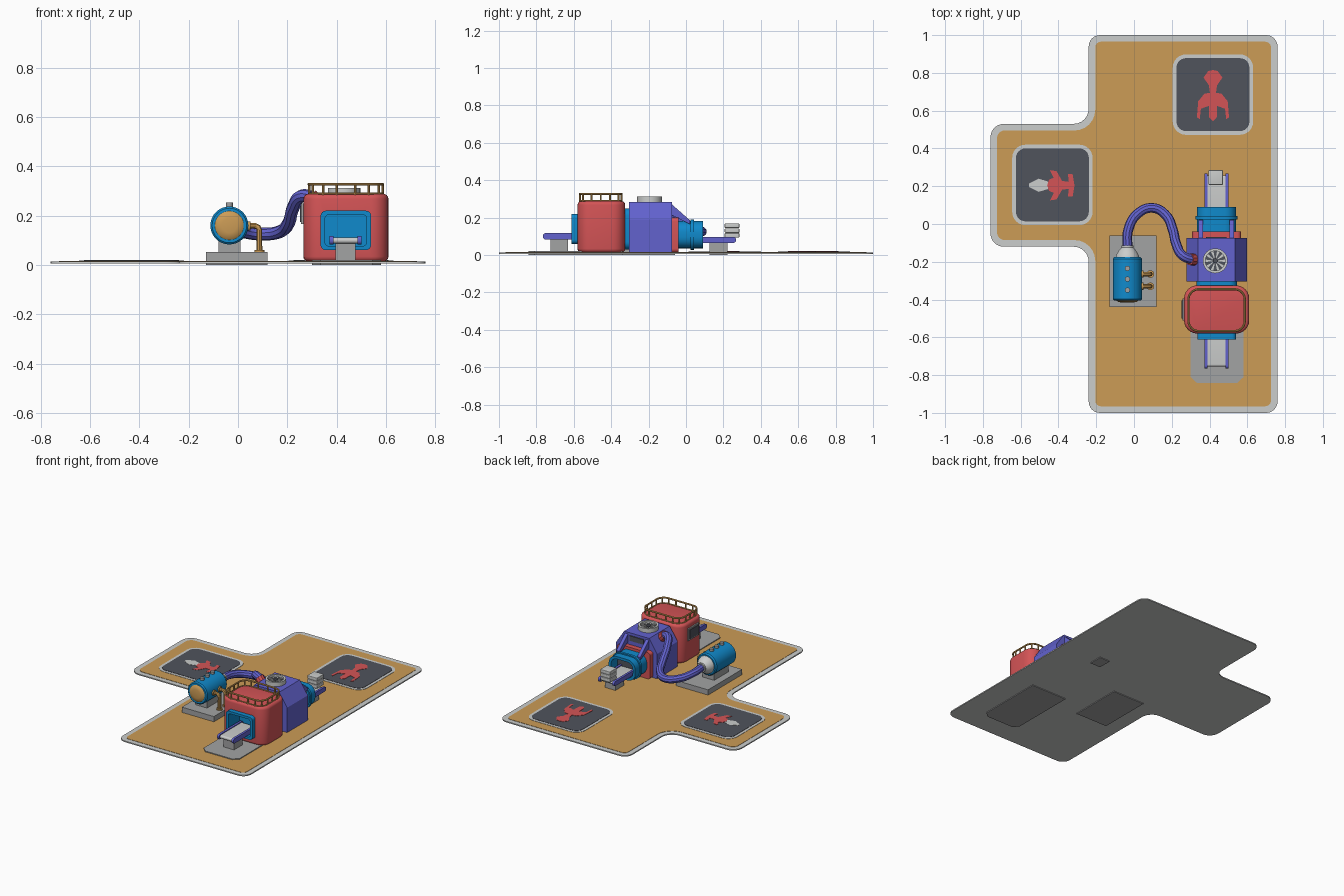
import bpy, bmesh, math
from mathutils import Vector

if "Cube" in bpy.data.objects:
    bpy.data.objects.remove(bpy.data.objects["Cube"])


def mat(name, *rgb):
    m = bpy.data.materials.new(name)
    m.diffuse_color = [((c / 255 + .055) / 1.055) ** 2.4 for c in rgb] + [1]
    m.use_nodes = True
    m.node_tree.nodes["Principled BSDF"].inputs["Base Color"].default_value = m.diffuse_color
    return m


TAN = mat("tan", 204, 156, 86)
PALE = mat("pale_grey", 203, 205, 204)
GREY = mat("mid_grey", 162, 163, 164)
RED = mat("red", 212, 84, 86)
INDIGO = mat("indigo", 98, 98, 206)
BLUE = mat("blue", 16, 138, 204)
DARK = mat("dark_grey", 80, 83, 92)


def place(u, v, w, axis):
    return {'z': (u, v, w), 'y': (u, w, v), 'x': (w, u, v)}[axis]


def finish(name, bm, m):
    bmesh.ops.recalc_face_normals(bm, faces=bm.faces)
    me = bpy.data.meshes.new(name)
    bm.to_mesh(me)
    bm.free()
    me.materials.append(m)
    o = bpy.data.objects.new(name, me)
    bpy.context.collection.objects.link(o)
    return o


def apply_mod(o, kind, **props):
    md = o.modifiers.new(kind, kind)
    for k, val in props.items():
        setattr(md, k, val)
    bpy.context.view_layer.objects.active = o
    bpy.ops.object.modifier_apply(modifier=md.name)


def rounded(pts, radii, steps=6):
    """Round every right-angled corner of a polygon, inward or outward."""
    out, n = [], len(pts)
    for i, p in enumerate(pts):
        r = radii[i] if isinstance(radii, list) else radii
        p = Vector(p)
        u = (Vector(pts[i - 1]) - p).normalized()
        v = (Vector(pts[(i + 1) % n]) - p).normalized()
        for k in range(steps + 1):
            t = k / steps * math.pi / 2
            out.append(p + (u * (1 - math.sin(t)) + v * (1 - math.cos(t))) * r)
    return out


def rect(x0, x1, y0, y1, r=0.0, steps=6):
    pts = [(x0, y0), (x1, y0), (x1, y1), (x0, y1)]
    return rounded(pts, r, steps) if r else pts


def prism(name, pts, a, b, m, axis='z', bevel=0):
    bm = bmesh.new()
    lo, hi = [[bm.verts.new(place(p[0], p[1], w, axis)) for p in pts] for w in (a, b)]
    bm.faces.new(lo)
    bm.faces.new(hi)
    for i in range(len(pts)):
        bm.faces.new((lo[i - 1], lo[i], hi[i], hi[i - 1]))
    o = finish(name, bm, m)
    if bevel:
        apply_mod(o, 'BEVEL', width=bevel, segments=4, limit_method='ANGLE', angle_limit=math.radians(50))
    return o


def box(name, x0, x1, y0, y1, z0, z1, m, bevel=0):
    return prism(name, rect(x0, x1, y0, y1), z0, z1, m, 'z', bevel)


def ring(name, outer, inner, a, b, m, axis='y'):
    bm = bmesh.new()
    loops = [[bm.verts.new(place(p[0], p[1], w, axis)) for p in pts]
             for pts, w in ((outer, a), (outer, b), (inner, b), (inner, a))]
    for j in range(4):
        for i in range(len(outer)):
            bm.faces.new((loops[j - 1][i - 1], loops[j - 1][i], loops[j][i], loops[j][i - 1]))
    return finish(name, bm, m)


def circle(u, v, r, n=32):
    return [(u + r * math.cos(2 * math.pi * i / n), v + r * math.sin(2 * math.pi * i / n)) for i in range(n)]


def lathe_y(name, profile, x, z, m):
    """Stack of circles (radius, y) along y."""
    bm = bmesh.new()
    loops = [[bm.verts.new((p[0], y, p[1])) for p in circle(x, z, r)] for r, y in profile]
    bm.faces.new(loops[0])
    bm.faces.new(loops[-1])
    for A, B in zip(loops, loops[1:]):
        for i in range(32):
            bm.faces.new((A[i - 1], A[i], B[i], B[i - 1]))
    return finish(name, bm, m)


def tube(name, pts, r, m, smooth=False, cyclic=False):
    cu = bpy.data.curves.new(name, 'CURVE')
    cu.dimensions, cu.bevel_depth, cu.bevel_resolution = '3D', r, 3
    cu.use_fill_caps, cu.resolution_u = True, 8
    s = cu.splines.new('BEZIER' if smooth else 'POLY')
    P = s.bezier_points if smooth else s.points
    P.add(len(pts) - 1)
    for q, c in zip(P, pts):
        if smooth:
            q.co, q.handle_left_type, q.handle_right_type = c, 'AUTO', 'AUTO'
        else:
            q.co = (*c, 1)
    s.use_cyclic_u = cyclic
    cu.materials.append(m)
    o = bpy.data.objects.new(name, cu)
    bpy.context.collection.objects.link(o)
    bpy.ops.object.select_all(action='DESELECT')
    o.select_set(True)
    bpy.context.view_layer.objects.active = o
    bpy.ops.object.convert(target='MESH')


# Ground slab with a side wing
def slab(d):
    return [(-.24 + d, -1 + d), (.76 - d, -1 + d), (.76 - d, 1 - d), (-.24 + d, 1 - d),
            (-.24 + d, .53 - d), (-.76 + d, .53 - d), (-.76 + d, -.12 + d), (-.24 + d, -.12 + d)]


prism("slab_border", rounded(slab(0), [.06, .06, .06, .06, .08, .07, .07, .08]), .005, .013, PALE)
prism("slab_floor", rounded(slab(.035), [.03, .03, .03, .03, .11, .04, .04, .11]), .011, .015, TAN)

# Two marked pads
for i, (x, y) in enumerate([(.418, .685), (-.432, .207)]):
    prism(f"pad_border_{i}", rect(x - .213, x + .213, y - .213, y + .213, .07), .012, .017, PALE)
    prism(f"pad_{i}", rect(x - .193, x + .193, y - .193, y + .193, .05), .013, .019, DARK)
half = [(0, .815), (.025, .81), (.05, .775), (.022, .735), (.016, .695), (.045, .69), (.078, .65),
        (.085, .565), (.07, .555), (.064, .61), (.022, .625), (.02, .565), (0, .545)]
prism("pad_marking_back", [(.418 + a, b) for a, b in half] + [(.418 - a, b) for a, b in half[-2:0:-1]],
      .018, .021, RED)
half = [(-.46, 0), (-.45, .03), (-.425, .04), (-.445, .08), (-.41, .075), (-.38, .022), (-.345, .02),
        (-.35, .06), (-.325, .06), (-.315, 0)]
prism("pad_marking_side", [(a, .205 + b) for a, b in half] + [(a, .205 - b) for a, b in half[-2:0:-1]],
      .018, .021, RED)
prism("pad_marking_tail", [(-.455 if a > 0 else a * .05 - .505, b) for a, b in
                           [(1, .185), (1, .225), (0, .24), (-1, .215), (-1, .195), (0, .17)]], .018, .0205, PALE)

# Tank on its plinth
box("tank_plinth", -.13, .12, -.44, -.06, 0, .052, GREY)
TX, TZ = -.035, .16
box("tank_saddle", -.08, .01, -.36, -.2, .05, .12, GREY)
lathe_y("tank_body", [(.07, -.405), (.077, -.398), (.077, -.185), (.07, -.175)], TX, TZ, BLUE)
lathe_y("tank_front_cap", [(.03, -.416), (.05, -.412), (.062, -.402), (.062, -.39)], TX, TZ, TAN)
lathe_y("tank_neck", [(.062, -.18), (.06, -.165), (.045, -.14), (.032, -.125), (.032, -.115)], TX, TZ, PALE)
for i, y in enumerate((-.235, -.292, -.35)):
    prism(f"tank_valve_{i}", circle(TX, y, .014, 12), .22, .253, GREY)
for i, y in enumerate((-.265, -.33)):
    tube(f"drain_pipe_{i}", [(.03, y, .158), (.07, y, .158), (.082, y, .153), (.087, y, .14), (.087, y, .04)],
         .012, TAN)
    prism(f"drain_collar_{i}", circle(y, .158, .019, 16), .035, .05, TAN, 'x')
    prism(f"drain_foot_{i}", circle(.087, y, .02, 16), .05, .06, TAN)

# Hose from tank to machine
tube("hose", [(-.035, -.13, .16), (-.03, -.03, .152), (.02, .055, .135), (.1, .085, .125), (.17, .045, .135),
              (.205, -.03, .17), (.225, -.11, .235), (.26, -.17, .28), (.315, -.19, .27)], .026, INDIGO, True)
tube("hose_collar", [(.295, -.187, .28), (.33, -.19, .245)], .031, RED)

# Central housing with sloped shoulders
prism("housing", [(.278, .014), (.597, .014), (.597, .19), (.535, .283), (.34, .283), (.278, .19)],
      -.305, -.075, INDIGO, 'y')
box("housing_vent", .38, .49, -.08, -.068, .23, .265, DARK)
ring("fan_rim", circle(.43, -.195, .066), circle(.43, -.195, .052), .275, .312, PALE, 'z')
prism("fan_disc", circle(.43, -.195, .055), .28, .295, DARK)
for i in range(10):
    t = i * math.pi / 5
    c, s = math.cos(t), math.sin(t)
    prism(f"fan_blade_{i}", [(.43 + c * u - s * v, -.195 + s * u + c * v) for u, v in
                             [(.014, -.002), (.055, -.007), (.055, .007), (.014, .002)]], .29, .301, PALE)
prism("fan_hub", circle(.43, -.195, .013, 16), .29, .306, DARK)

# Red front cabin with a cut doorway
prism("link_collar", rect(.33, .545, .03, .25, .04), -.34, -.295, BLUE, 'y')
cabin = prism("cabin", rect(.265, .61, -.58, -.325, .07), .014, .288, RED, 'z', .02)
cutter = prism("door_cutter", rect(.345, .53, .07, .21, .02), -.7, -.48, BLUE, 'y')
cutter.hide_render = True
apply_mod(cabin, 'BOOLEAN', object=cutter, operation='DIFFERENCE', solver='EXACT')
bpy.data.objects.remove(cutter)
ring("door_frame", rect(.335, .54, .06, .22, .022), rect(.353, .522, .077, .203, .015), -.612, -.575, BLUE)
ring("door_lining", rect(.345, .53, .07, .21, .02), rect(.353, .522, .077, .203, .015), -.58, -.482, BLUE)
prism("door_back", rect(.346, .529, .071, .209, .02), -.49, -.481, BLUE, 'y')
box("side_panel_frame", .256, .27, -.51, -.395, .165, .25, GREY)
box("side_panel_screen", .252, .258, -.5, -.405, .175, .24, DARK)

# Roof railing
path = rect(.288, .587, -.567, -.345, .055)
tube("railing_top", [(*p, .327) for p in path], .006, TAN, cyclic=True)
tube("railing_base", [(*p, .29) for p in path], .004, TAN, cyclic=True)
posts = [(x, y) for x in (.345, .4, .475, .53) for y in (-.567, -.345)]
posts += [(x, y) for x in (.288, .587) for y in (-.505, -.456, -.407)]
posts += [(x, y) for x in (.304, .571) for y in (-.551, -.361)]
for i, (x, y) in enumerate(posts):
    tube(f"railing_post_{i}", [(x, y, .275), (x, y, .327)], .005, TAN)

# Front apron
prism("front_apron", [(.3, -.34), (.3, -.81), (.335, -.843), (.545, -.843), (.58, -.81), (.58, -.34)], 0, .021, GREY)

# Rear red bulkhead, blue outlet and braces
prism("bulkhead", rect(.308, .566, .014, .2, .02), -.078, -.04, RED, 'y')
ring("outlet", rect(.333, .54, .036, .182, .06), rect(.352, .521, .054, .164, .042), -.045, .09, BLUE)
ring("outlet_flange", rect(.325, .548, .028, .19, .066), rect(.35, .523, .052, .166, .042), .025, .042, BLUE)
prism("outlet_back", rect(.345, .528, .047, .171, .045), -.045, .02, DARK, 'y')
for i, x in enumerate((.342, .505)):
    prism(f"brace_{i}", [(-.08, .275), (-.08, .215), (.02, .165), (.022, .185)], x, x + .024, INDIGO, 'x')


# Conveyors
def conveyor(name, y0, y1, z0, z1, s0, s1):
    for side, x in (("left", .372), ("right", .484)):
        prism(f"{name}_rail_{side}", rect(y0, y1, z0, z1, .0149), x, x + .016, INDIGO, 'x')
    prism(f"{name}_belt", rect(y0 + .01, y1 - .01, z0 + .004, z1 - .006, .012), .386, .486, PALE, 'x')
    box(f"{name}_support", .395, .477, s0, s1, 0, z0 + .006, GREY)


conveyor("front_conveyor", -.765, -.495, .083, .117, -.725, -.63)
conveyor("rear_conveyor", .01, .268, .065, .097, .125, .222)

# Stack of bars on the rear conveyor
for i in range(3):
    box(f"bar_{i}", .394, .471, .207, .285, .093 + i * .026, .117 + i * .026, PALE, .004)

# Smooth shading with sharp edges kept
bpy.ops.object.select_all(action='SELECT')
bpy.context.view_layer.objects.active = cabin
bpy.ops.object.shade_smooth_by_angle(angle=math.radians(32))
